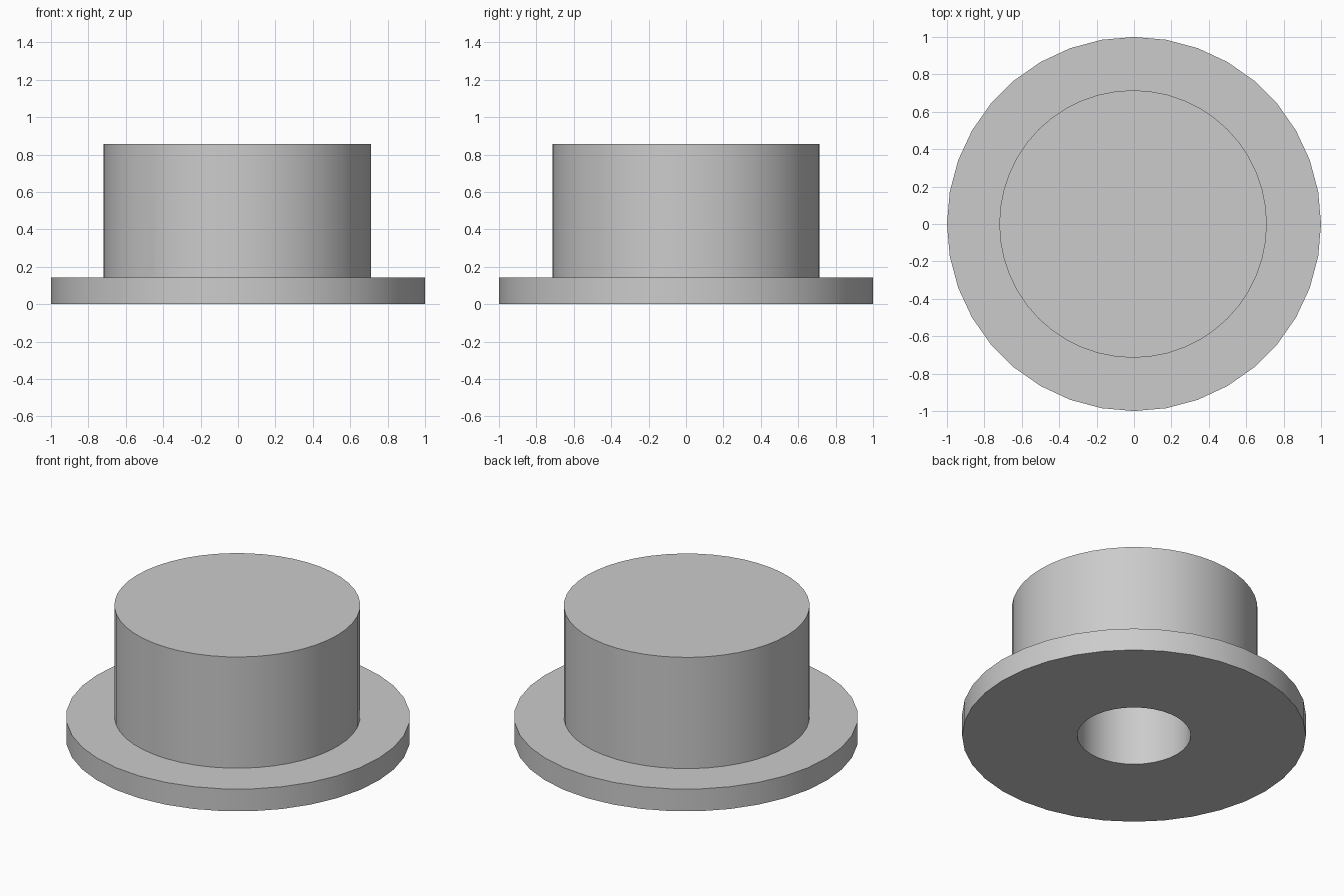
import bpy
import math

cube = bpy.data.objects.get("Cube")
if cube:
    bpy.data.objects.remove(cube, do_unlink=True)

grey = bpy.data.materials.new("light grey")
grey.use_nodes = True
grey.diffuse_color = (0.6, 0.6, 0.6, 1)
grey.node_tree.nodes["Principled BSDF"].inputs["Base Color"].default_value = grey.diffuse_color


def cylinder(name, radius, bottom, top, sides, x=0.0):
    bpy.ops.mesh.primitive_cylinder_add(vertices=sides, radius=radius, depth=top - bottom,
                                        location=(x, 0, (bottom + top) / 2))
    ob = bpy.context.object
    ob.name = ob.data.name = name
    ob.data.materials.append(grey)
    return ob


def combine(target, tool, operation):
    """Apply a boolean and discard the tool object."""
    tool.hide_render = True
    bpy.context.view_layer.objects.active = target
    mod = target.modifiers.new(operation.lower(), 'BOOLEAN')
    mod.operation = operation
    mod.solver = 'EXACT'
    mod.object = tool
    bpy.ops.object.modifier_apply(modifier=mod.name)
    bpy.data.objects.remove(tool, do_unlink=True)


# Wide base flange joined to the tall round body
cap = cylinder("flanged_cap", 1.0, 0, 0.143, 36)
combine(cap, cylinder("body", 0.715, 0.05, 0.857, 48, -0.005), 'UNION')

# Blind socket bored up from the underside
combine(cap, cylinder("socket_cutter", 0.33, -0.1, 0.714, 36), 'DIFFERENCE')

# Smooth walls with crisp rims
bpy.ops.object.select_all(action='DESELECT')
cap.select_set(True)
bpy.context.view_layer.objects.active = cap
bpy.ops.object.shade_smooth_by_angle(angle=math.radians(30))
